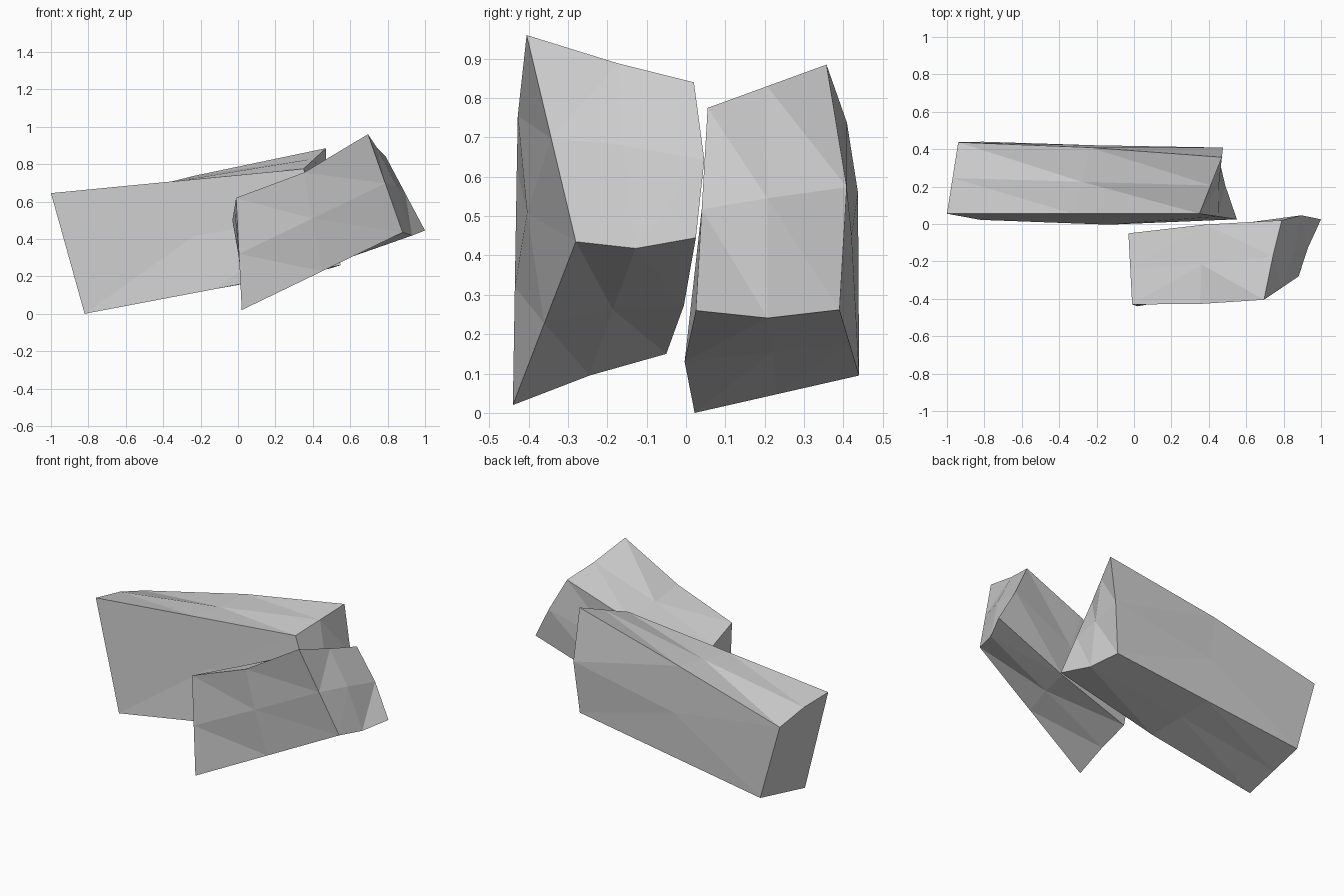
import bpy, bmesh
from mathutils import Vector

if "Cube" in bpy.data.objects:
    bpy.data.objects.remove(bpy.data.objects["Cube"])


def faceted_block(name, corners, nudges):
    """Cube split once per edge, warped to eight corners, with a few points nudged.
    Corner order: left/right, then front/back, then down/up."""
    bm = bmesh.new()
    bmesh.ops.create_cube(bm, size=2)
    bmesh.ops.subdivide_edges(bm, edges=bm.edges[:], cuts=1, use_grid_fill=True)
    for v in bm.verts:
        u = v.co.copy()
        p = Vector()
        for i, c in enumerate(corners):
            w = 1.0
            for axis, bit in enumerate((4, 2, 1)):
                t = (u[axis] + 1) / 2
                w *= t if i & bit else 1 - t
            p += Vector(c) * w
        p += Vector(nudges.get(tuple(round(k) for k in u), (0, 0, 0)))
        v.co = p
    bmesh.ops.triangulate(bm, faces=bm.faces[:])
    bmesh.ops.recalc_face_normals(bm, faces=bm.faces[:])
    mesh = bpy.data.meshes.new(name)
    bm.to_mesh(mesh)
    bm.free()
    obj = bpy.data.objects.new(name, mesh)
    bpy.context.collection.objects.link(obj)
    return obj


# Long block at the back
faceted_block("long_back_block", [
    (-0.82, 0.022, 0.0), (-1.0, 0.055, 0.645),
    (-0.81, 0.44, 0.095), (-0.94, 0.437, 0.56),
    (0.55, 0.025, 0.26), (0.35, 0.055, 0.775),
    (0.445, 0.39, 0.262), (0.47, 0.357, 0.885),
], {
    (0, -1, -1): (0, -0.027, 0),
    (0, 1, 1): (0, 0.012, 0.015),
    (0, 1, 0): (0, 0.015, 0),
    (1, 1, 0): (0.018, 0.035, 0),
    (1, 0, -1): (-0.01, 0, -0.02),
    (-1, 0, 1): (0, 0, 0.015),
})

# Short tilted block at the front
faceted_block("short_front_block", [
    (0.02, -0.44, 0.02), (-0.01, -0.43, 0.62),
    (0.03, -0.05, 0.15), (-0.03, -0.05, 0.50),
    (0.88, -0.28, 0.435), (0.695, -0.405, 0.96),
    (1.0, 0.025, 0.445), (0.79, 0.02, 0.84),
], {
    (0, -1, 1): (0.01, -0.01, -0.035),
    (0, -1, 0): (0, -0.015, 0),
    (0, 1, 1): (0, 0.012, 0.02),
    (0, 1, -1): (0, 0.007, -0.025),
    (1, 1, 0): (0, 0.024, 0),
    (1, 0, 0): (0.01, 0.0, 0.01),
    (1, 0, 1): (0, 0.02, -0.012),
    (1, 0, -1): (-0.01, 0, -0.022),
    (-1, 0, -1): (0, 0, 0.01),
})
